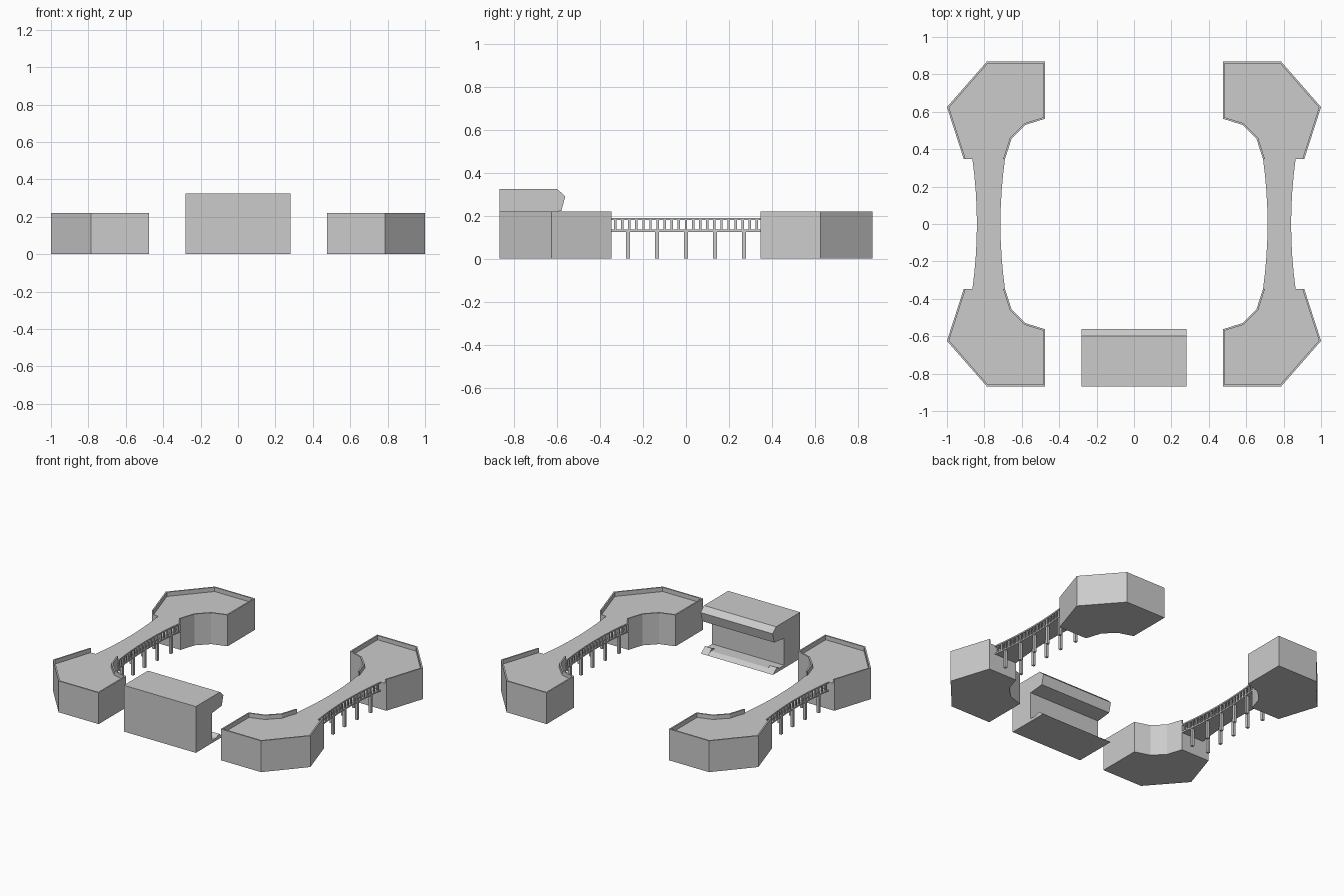
import bpy, bmesh
from mathutils import Vector

if "Cube" in bpy.data.objects:
    bpy.data.objects.remove(bpy.data.objects["Cube"])


def finish(name, bm, axes=(False, False)):
    bmesh.ops.recalc_face_normals(bm, faces=bm.faces[:])
    me = bpy.data.meshes.new(name)
    bm.to_mesh(me)
    bm.free()
    ob = bpy.data.objects.new(name, me)
    bpy.context.collection.objects.link(ob)
    if any(axes):
        m = ob.modifiers.new("mirror", 'MIRROR')
        m.use_axis = (axes[0], axes[1], False)
        m.use_mirror_merge = False
    return ob


def prism(bm, points, push):
    """Closed prism: polygon of 3D points extruded by a vector."""
    face = bm.faces.new([bm.verts.new(p) for p in points])
    ext = bmesh.ops.extrude_face_region(bm, geom=[face], use_keep_orig=True)
    verts = [g for g in ext['geom'] if isinstance(g, bmesh.types.BMVert)]
    bmesh.ops.translate(bm, verts=verts, vec=push)


def slab(bm, outline, z0, z1):
    prism(bm, [(x, y, z0) for x, y in outline], (0, 0, z1 - z0))


def box(bm, x, y, z0, z1, sx, sy):
    slab(bm, [(x - sx / 2, y - sy / 2), (x + sx / 2, y - sy / 2),
              (x + sx / 2, y + sy / 2), (x - sx / 2, y + sy / 2)], z0, z1)


# Corner buildings, one quarter mirrored to four
OUT = [(.69, .347), (.655, .455), (.58, .53), (.475, .563),
       (.475, .868), (.787, .868), (1.0, .625), (.91, .347)]
ROOF, TOP, T = .19, .22, .01
bm = bmesh.new()
slab(bm, OUT, 0, ROOF)
finish("corner_building", bm, (True, True))


# Thin parapet around the roof, open towards the bridge
def inset(pts, t):
    res = [Vector((pts[0][0] + t, pts[0][1]))]
    for a, b, c in zip(pts, pts[1:], pts[2:]):
        a, b, c = Vector(a), Vector(b), Vector(c)
        d1, d2 = (b - a).normalized(), (c - b).normalized()
        n1, n2 = Vector((d1.y, -d1.x)), Vector((d2.y, -d2.x))
        res.append(b + (n1 + n2) * t / (1 + n1.dot(n2)))
    return res + [Vector((pts[-1][0] - t, pts[-1][1]))]


bm = bmesh.new()
slab(bm, OUT + [tuple(p) for p in reversed(inset(OUT, T))], ROOF, TOP)
finish("roof_parapet", bm, (True, True))

# Covered bridges with waisted sides
END, MID = .347, .777


def half_width(y):
    return .063 + .024 * (y / END) ** 2


ys = [END * (i / 4 - 1) for i in range(9)]
outer = [(MID + half_width(y), y) for y in ys]
inner = [(MID - half_width(y), y) for y in ys]
for name, z0, z1 in (("bridge_floor", .125, .135), ("bridge_deck", .18, .19)):
    bm = bmesh.new()
    slab(bm, outer + inner[::-1], z0, z1)
    finish(name, bm, (True, False))

# Balusters and columns along both edges
bal, col = bmesh.new(), bmesh.new()
for s in (-1, 1):
    for i in range(21):
        y = -.33 + i * .033
        box(bal, MID + s * (half_width(y) - .008), y, .135, .18, .01, .011)
    for i in range(5):
        y = -.27 + i * .135
        box(col, MID + s * (half_width(y) - .012), y, 0, .125, .018, .018)
finish("bridge_balusters", bal, (True, False))
finish("bridge_columns", col, (True, False))

# Stage shell: side profile (y, z) with overhanging canopy and ramped floor
profile = [(-.868, 0), (-.565, 0), (-.60, .02), (-.69, .02), (-.69, .21),
           (-.58, .222), (-.562, .29), (-.60, .325), (-.868, .325)]
bm = bmesh.new()
prism(bm, [(-.28, y, z) for y, z in profile], (.56, 0, 0))
finish("stage", bm)

# Small wedges at both ends of the stage front
bm = bmesh.new()
prism(bm, [(.225, -.565, 0), (.225, -.61, .035), (.225, -.64, .02)], (.055, 0, 0))
finish("stage_wedges", bm, (True, False))
